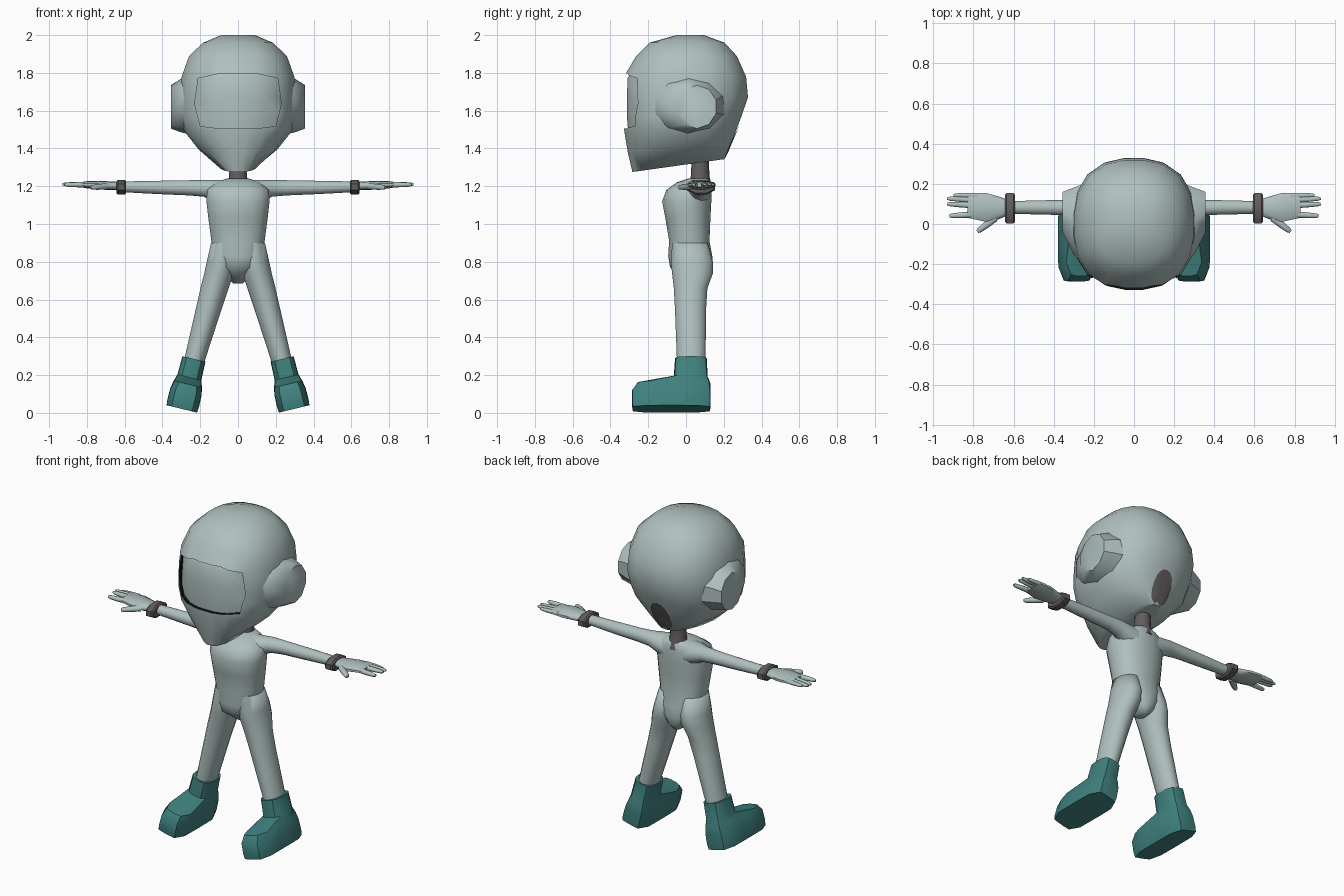
import bpy, bmesh, math
from mathutils import Vector
from mathutils.bvhtree import BVHTree

if "Cube" in bpy.data.objects:
    bpy.data.objects.remove(bpy.data.objects["Cube"])


def material(name, rgb):
    m = bpy.data.materials.new(name)
    m.diffuse_color = (*rgb, 1)
    m.use_nodes = True
    m.node_tree.nodes["Principled BSDF"].inputs["Base Color"].default_value = m.diffuse_color
    return m


GREY = material("pale_grey", (0.43, 0.53, 0.52))
DARK = material("dark_grey", (0.12, 0.11, 0.11))
TEAL = material("teal", (0.05, 0.22, 0.21))
BLACK = material("black", (0.005, 0.005, 0.005))


def oval(u0, u1, v0, v1, n=16, e=2.0):
    """Superellipse points filling the box u0..u1, v0..v1."""
    pts = []
    for i in range(n):
        t = 2 * math.pi * (i + 0.5) / n
        c, s = math.cos(t), math.sin(t)
        k = (abs(c) ** e + abs(s) ** e) ** (-1 / e)
        pts.append(((u0 + u1) / 2 + (u1 - u0) / 2 * c * k,
                    (v0 + v1) / 2 + (v1 - v0) / 2 * s * k))
    return pts


def smooth(ob, angle):
    bpy.ops.object.select_all(action='DESELECT')
    ob.select_set(True)
    bpy.context.view_layer.objects.active = ob
    bpy.ops.object.shade_smooth_by_angle(angle=math.radians(angle))


def finish(name, bm, mat, mirror=False, angle=50):
    bmesh.ops.recalc_face_normals(bm, faces=bm.faces)
    me = bpy.data.meshes.new(name)
    bm.to_mesh(me)
    bm.free()
    me.materials.append(mat)
    ob = bpy.data.objects.new(name, me)
    bpy.context.collection.objects.link(ob)
    smooth(ob, angle)
    if mirror:
        ob.modifiers.new("mirror", 'MIRROR').use_mirror_merge = False
    return ob


def loft(name, rings, mat, mirror=False, angle=50):
    """Skin a list of equal-length rings and cap both ends."""
    bm = bmesh.new()
    vs = [[bm.verts.new(p) for p in r] for r in rings]
    n = len(vs[0])
    for a, b in zip(vs, vs[1:]):
        for i in range(n):
            j = (i + 1) % n
            bm.faces.new((a[i], a[j], b[j], b[i]))
    bm.faces.new(vs[0])
    bm.faces.new(vs[-1])
    return finish(name, bm, mat, mirror, angle)


def level(z, hw, y0, y1, cx=0, n=16, e=2.0, tilt=0):
    return [(x, y, z + tilt * y) for x, y in oval(cx - hw, cx + hw, y0, y1, n, e)]


def across(x, z0, z1, y0, y1, n=12, e=2.0):
    return [(x, y, z) for y, z in oval(y0, y1, z0, z1, n, e)]


def boolean(ob, cutter):
    mod = ob.modifiers.new("cut", 'BOOLEAN')
    mod.operation, mod.solver, mod.object = 'DIFFERENCE', 'EXACT', cutter
    mod.material_mode = 'TRANSFER'
    bpy.context.view_layer.objects.active = ob
    bpy.ops.object.modifier_apply(modifier=mod.name)


# Helmet: stacked rings, the lowest ones tilted down towards the chin
HELMET = [(2.0, .09, -.05, .095, 0), (1.96, .185, -.195, .205, 0),
          (1.89, .26, -.265, .27, 0), (1.78, .30, -.33, .32, 0),
          (1.67, .31, -.335, .33, 0), (1.57, .308, -.335, .295, 0),
          (1.49, .285, -.328, .265, 0), (1.40, .21, -.31, .232, .06),
          (1.315, .10, -.285, .205, .14)]


def helmet_shell(name, k=1.0):
    rings = []
    for z, hw, y0, y1, tilt in HELMET:
        ring = level(z, hw, y0, y1, n=20, e=2.4, tilt=tilt)
        rings.append([(x * k, y * k, 1.65 + (h - 1.65) * k) for x, y, h in ring])
    return loft(name, rings, GREY)


helmet = helmet_shell("helmet")
surface = BVHTree.FromPolygons([v.co.copy() for v in helmet.data.vertices],
                               [list(p.vertices) for p in helmet.data.polygons])

# Visor opening: black-edged recess whose floor follows the helmet
core = helmet_shell("visor_core", 0.94)
half = [(.09, 1.797), (.21, 1.772), (.23, 1.64), (.2, 1.518), (.09, 1.505)]
outline = half + [(-x, z) for x, z in reversed(half)]
cutter = loft("visor_cutter", [[(x, y, z) for x, z in outline] for y in (-.6, 0)], BLACK)
boolean(cutter, core)
boolean(helmet, cutter)
smooth(helmet, 50)
for helper in (core, cutter):
    bpy.data.objects.remove(helper)

# Oval plate on the back of the helmet, projected on its surface
bm = bmesh.new()
rings = []
for k in (1, .6, .25):
    ring = []
    for x, z in oval(-.062 * k, .062 * k, 1.44 - .098 * k, 1.44 + .098 * k, 14, 2.3):
        hit = surface.ray_cast(Vector((x, 1, z)), Vector((0, -1, 0)))[0]
        ring.append(bm.verts.new((x, (hit.y if hit else .21) + .006, z)))
    rings.append(ring)
for a, b in zip(rings, rings[1:]):
    for i in range(14):
        j = (i + 1) % 14
        bm.faces.new((a[i], a[j], b[j], b[i]))
bm.faces.new(rings[-1])
plate = finish("back_plate", bm, DARK)
if sum(p.normal.y for p in plate.data.polygons) < 0:
    plate.data.flip_normals()

# Ear pods tapering forward
loft("ear_pods", [across(.25, 1.475, 1.785, -.20, .21, 10),
                  across(.30, 1.485, 1.77, -.16, .19, 10),
                  across(.355, 1.505, 1.735, -.05, .165, 10)], GREY, True, 35)

# Neck and torso
loft("neck", [level(z, r, .075 - r, .075 + r, n=10)
              for z, r in ((1.19, .065), (1.25, .05), (1.34, .045))], DARK)
loft("torso", [level(*r, n=20, e=2.3) for r in
               ((.685, .025, .03, .11), (.72, .06, -.02, .135), (.77, .11, -.085, .145),
                (.83, .135, -.095, .14), (.91, .142, -.09, .125), (1.03, .158, -.11, .13),
                (1.12, .168, -.127, .135), (1.18, .165, -.105, .135),
                (1.22, .12, -.05, .13), (1.24, .06, .01, .12))], GREY, angle=80)

# Arms, cuffs and hands
loft("arms", [across(*r) for r in
              ((.05, 1.08, 1.235, -.04, .13), (.13, 1.115, 1.236, -.01, .128),
               (.18, 1.143, 1.235, .025, .124), (.26, 1.15, 1.233, .04, .12),
               (.42, 1.157, 1.23, .045, .12), (.62, 1.168, 1.226, .05, .115))],
     GREY, True, 80)
loft("cuffs", [across(x, 1.155 + d, 1.235 - d, .002 + d, .155 - d, 8, 3)
               for x, d in ((.592, .008), (.60, 0), (.635, 0), (.643, .008))], DARK, True, 35)
loft("palms", [across(*r, n=10, e=2.5) for r in
               ((.62, 1.18, 1.222, .045, .12), (.68, 1.18, 1.226, .02, .14),
                (.74, 1.183, 1.229, .01, .157), (.81, 1.19, 1.226, .025, .157),
                (.83, 1.195, 1.222, .03, .153))], GREY, True, 60)


def digit(name, a, b, r):
    a, b = Vector(a), Vector(b)
    side = (b - a).cross(Vector((0, 0, 1))).normalized()
    rings = []
    for t, k in ((0, 1), (.55, .95), (.9, .75), (1, .45)):
        c = a.lerp(b, t)
        rings.append([c + side * u + Vector((0, 0, v)) for u, v in
                      oval(-r * k, r * k, -r * k * .9, r * k * .9, 8)])
    loft(name, rings, GREY, True, 60)


digit("little_fingers", (.78, .142, 1.21), (.90, .143, 1.208), .014)
digit("ring_fingers", (.78, .118, 1.21), (.93, .127, 1.21), .015)
digit("middle_fingers", (.78, .092, 1.21), (.93, .10, 1.21), .016)
digit("index_fingers", (.77, .05, 1.208), (.92, .04, 1.208), .017)
digit("thumbs", (.69, .03, 1.2), (.78, -.038, 1.193), .019)

# Legs
loft("legs", [level(z, hw, y0, y1, cx) for z, cx, hw, y0, y1 in
              ((.20, .25, .055, -.05, .10), (.29, .227, .057, -.05, .105),
               (.55, .155, .07, -.06, .108), (.66, .124, .076, -.066, .115),
               (.74, .100, .080, -.076, .145), (.80, .087, .080, -.082, .145),
               (.90, .078, .066, -.075, .115))], GREY, True, 80)

# Boots: foot and ankle rings leaned to match the splayed legs
LEAN = math.radians(13.6)


def boot_ring(h, hw, y0, y1, e):
    return [(.2975 + u * math.cos(LEAN) - h * math.sin(LEAN), y,
             .021 + u * math.sin(LEAN) + h * math.cos(LEAN))
            for u, y in oval(-hw, hw, y0, y1, 16, e)]


loft("boots", [boot_ring(*r) for r in
               ((0, .083, -.283, .128, 6), (.03, .086, -.287, .131, 6),
                (.095, .085, -.287, .131, 5), (.135, .077, -.26, .13, 4),
                (.172, .065, -.065, .115, 3.5), (.272, .063, -.058, .11, 3.5))],
     TEAL, True, 40)
